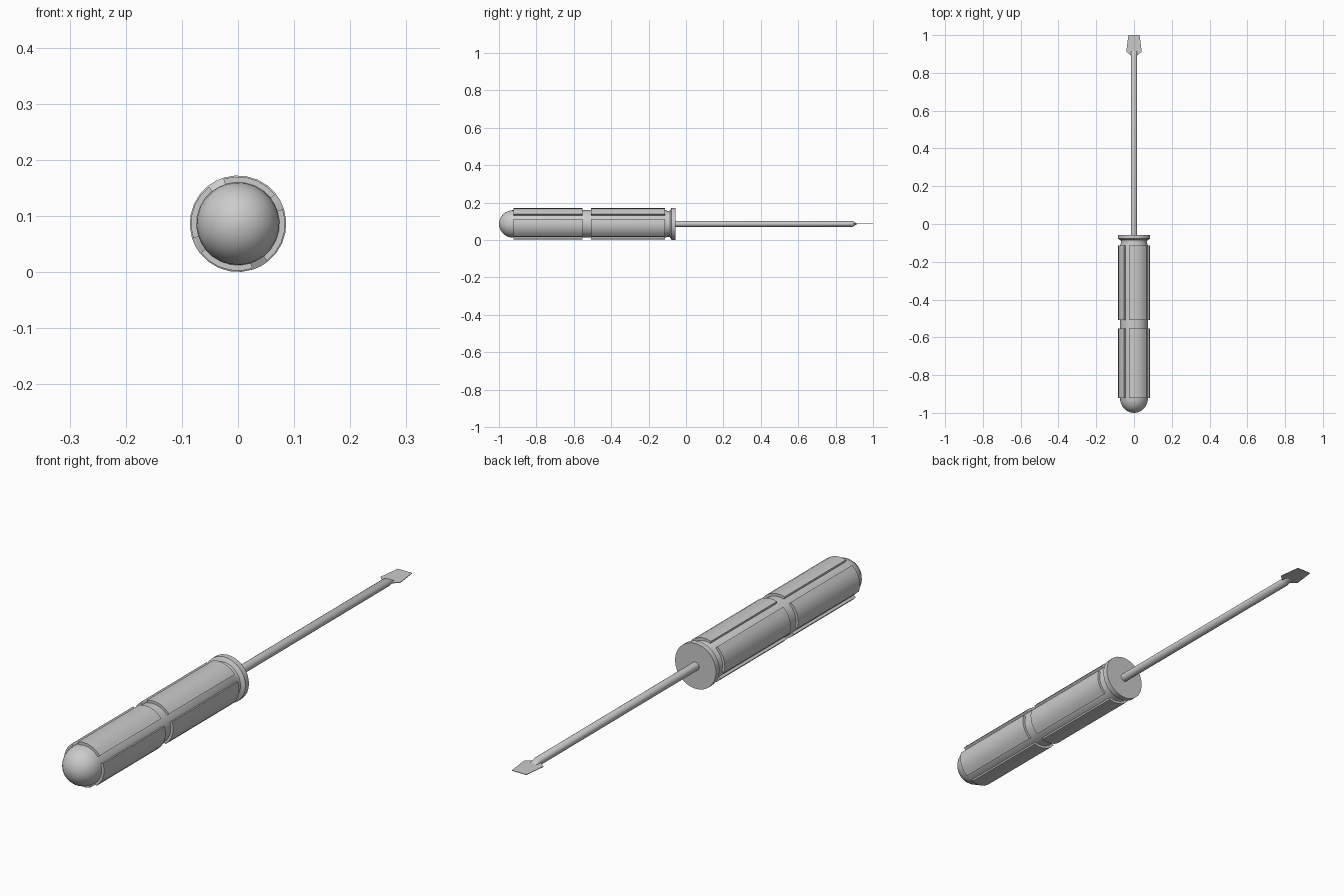
import bpy, bmesh, math

if "Cube" in bpy.data.objects:
    bpy.data.objects.remove(bpy.data.objects["Cube"])

AXIS_Z = 0.086
CORE_R, RIB_R = 0.074, 0.084


def loft(bm, rings):
    """Bridge rings of coordinates into strips and cap both ends."""
    vs = [[bm.verts.new(p) for p in ring] for ring in rings]
    n = len(vs[0])
    strips = []
    for a, b in zip(vs, vs[1:]):
        strips.append([bm.faces.new((a[i], a[(i + 1) % n], b[(i + 1) % n], b[i]))
                       for i in range(n)])
    bm.faces.new(vs[0])
    bm.faces.new(vs[-1])
    return strips


def finish(bm, name):
    bmesh.ops.recalc_face_normals(bm, faces=bm.faces[:])
    mesh = bpy.data.meshes.new(name)
    bm.to_mesh(mesh)
    bm.free()
    ob = bpy.data.objects.new(name, mesh)
    ob.location.z = AXIS_Z
    bpy.context.collection.objects.link(ob)
    bpy.ops.object.select_all(action='DESELECT')
    ob.select_set(True)
    bpy.context.view_layer.objects.active = ob
    bpy.ops.object.shade_smooth_by_angle(angle=math.radians(35))


# Handle columns: four 20 degree grooves, each followed by a 70 degree rib
SEG = 5
angles, is_rib = [], []
for k in range(4):
    start = 18 + 90 * k
    angles += [start, start + 10]
    is_rib += [False, False]
    for j in range(SEG):
        angles.append(start + 20 + j * 70 / SEG)
        is_rib.append(True)

# Handle profile (y, radius): rounded butt, two grip bands, neck and collar
profile = []
for i in range(9):
    t = math.radians(4 + 86 * i / 8)
    profile.append((-0.922 - 0.078 * math.cos(t), CORE_R * math.sin(t)))
profile[0] = (-1.0, 0.004)
back_band = len(profile) - 1
profile += [(-0.553, CORE_R), (-0.508, CORE_R), (-0.113, CORE_R)]
front_band = back_band + 2
profile += [(-0.098, 0.069), (-0.086, 0.071), (-0.078, 0.086), (-0.057, 0.086)]

bm = bmesh.new()
strips = loft(bm, [[(r * math.cos(math.radians(a)), y, r * math.sin(math.radians(a)))
                    for a in angles] for y, r in profile])
bmesh.ops.recalc_face_normals(bm, faces=bm.faces[:])

# Raised grip ribs extruded radially from the core
faces = [f for s in (back_band, front_band)
         for f, rib in zip(strips[s], is_rib) if rib]
out = bmesh.ops.extrude_face_region(bm, geom=faces)
for v in out["geom"]:
    if isinstance(v, bmesh.types.BMVert):
        v.co.x *= RIB_R / CORE_R
        v.co.z *= RIB_R / CORE_R
old = [f for f in faces if f.is_valid]
if old:
    bmesh.ops.delete(bm, geom=old, context='FACES_ONLY')
finish(bm, "handle")


def ellipse(y, w, h, n=16):
    return [(w * math.cos(2 * math.pi * i / n), y, h * math.sin(2 * math.pi * i / n))
            for i in range(n)]


# Round steel shaft, pinched at its end where the blade starts
bm = bmesh.new()
loft(bm, [ellipse(-0.06, 0.016, 0.016), ellipse(0.89, 0.016, 0.016),
          ellipse(0.915, 0.016, 0.001)])
finish(bm, "shaft")

# Thin flat blade, flared and then tapering to the tip
outline = [(0.016, 0.892), (0.041, 0.912), (0.030, 1.0),
           (-0.030, 1.0), (-0.041, 0.912), (-0.016, 0.892)]
bm = bmesh.new()
loft(bm, [[(x, y, z) for x, y in outline] for z in (-0.001, 0.001)])
finish(bm, "blade")
